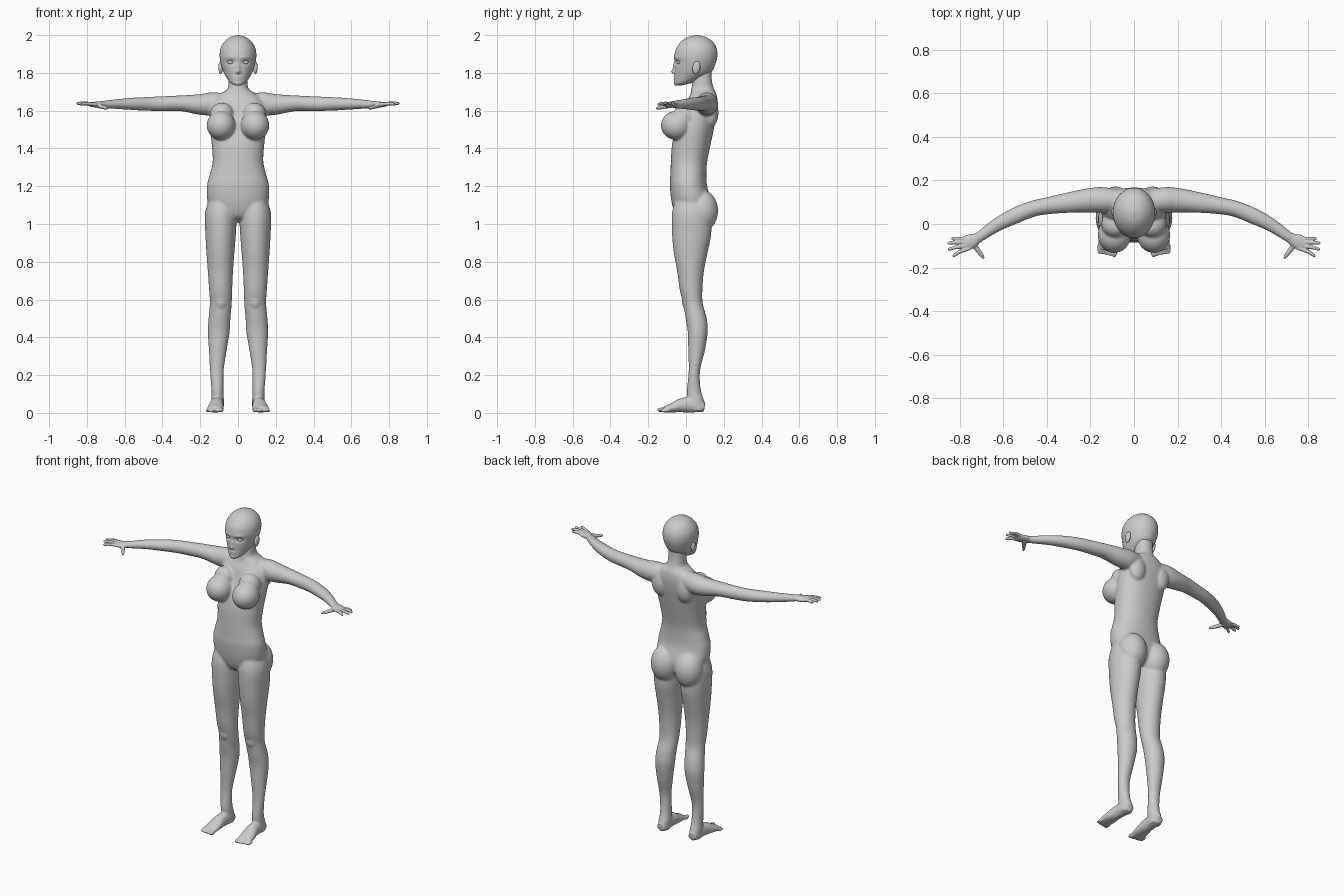
import bpy, bmesh, math
from mathutils import Vector, Matrix


def finish(name, bm):
    bmesh.ops.recalc_face_normals(bm, faces=bm.faces)
    me = bpy.data.meshes.new(name)
    bm.to_mesh(me)
    bm.free()
    for p in me.polygons:
        p.use_smooth = True
    ob = bpy.data.objects.new(name, me)
    bpy.context.collection.objects.link(ob)
    return ob


def spline(rows, steps):
    """Catmull-Rom through rows of numbers."""
    out = []
    for i in range(len(rows) - 1):
        p = [rows[max(i - 1, 0)], rows[i], rows[i + 1], rows[min(i + 2, len(rows) - 1)]]
        for s in range(steps):
            t = s / steps
            out.append([0.5 * (2 * b + (c - a) * t + (2 * a - 5 * b + 4 * c - d) * t * t
                               + (3 * b - a - 3 * c + d) * t ** 3) for a, b, c, d in zip(*p)])
    return out + [list(rows[-1])]


def tube(name, rows, flat=False, n=32, steps=6, power=1.0, bump=None, s=1):
    """Loft of ellipses; a row is x, y, z, half width, half height."""
    rows = [(s * r[0],) + tuple(r[1:]) for r in rows]
    pts = spline(rows, steps)
    bm = bmesh.new()
    rings = []
    for i, r in enumerate(pts):
        side, up = Vector((1, 0, 0)), Vector((0, 1, 0))
        if not flat:
            t = Vector(pts[min(i + 1, len(pts) - 1)][:3]) - Vector(pts[max(i - 1, 0)][:3])
            side = t.cross(Vector((0, 0, 1))).normalized()
            up = side.cross(t).normalized()
        ring = []
        for k in range(n):
            a = 2 * math.pi * k / n
            c, d = math.cos(a), math.sin(a)
            c, d = math.copysign(abs(c) ** power, c), math.copysign(abs(d) ** power, d)
            co = Vector(r[:3]) + side * r[3] * c + up * r[4] * d
            ring.append(bm.verts.new(bump(co) if bump else co))
        rings.append(ring)
    for a, b in zip(rings, rings[1:]):
        for k in range(n):
            bm.faces.new((a[k], a[(k + 1) % n], b[(k + 1) % n], b[k]))
    bm.faces.new(rings[0])
    bm.faces.new(rings[-1])
    return finish(name, bm)


def ball(name, loc, size, rot=0.0):
    bm = bmesh.new()
    m = Matrix.Translation(loc) @ Matrix.Rotation(rot, 4, 'X') @ Matrix.Diagonal((*size, 1))
    bmesh.ops.create_uvsphere(bm, u_segments=32, v_segments=20, radius=1, matrix=m)
    return finish(name, bm)


def fuse(name, parts, voxel, smooth):
    """Join overlapping parts into one smooth skin."""
    bpy.ops.object.select_all(action='DESELECT')
    for p in parts:
        p.select_set(True)
    ob = parts[0]
    bpy.context.view_layer.objects.active = ob
    bpy.ops.object.join()
    ob.name = name
    m = ob.modifiers.new("skin", 'REMESH')
    m.mode, m.voxel_size, m.use_smooth_shade = 'VOXEL', voxel, True
    m = ob.modifiers.new("soften", 'SMOOTH')
    m.factor, m.iterations = 0.5, smooth
    for m in list(ob.modifiers):
        bpy.ops.object.modifier_apply(modifier=m.name)
    return ob


def slices(table):
    """z, half width, front y, back y -> tube rows."""
    return [(0, (f + b) / 2, z, w, (b - f) / 2) for z, w, f, b in table]


# torso and neck
body = [tube("torso", slices([
    (1.01, .04, .0, .08), (1.04, .10, -.05, .12), (1.11, .158, -.075, .135),
    (1.20, .164, -.085, .112), (1.26, .15, -.083, .108), (1.33, .134, -.08, .112),
    (1.42, .139, -.074, .13), (1.50, .147, -.055, .147), (1.58, .15, -.02, .162),
    (1.64, .14, .0, .167), (1.685, .10, .022, .162), (1.715, .057, .028, .148),
    (1.76, .05, .035, .137), (1.82, .048, .04, .135)]), flat=True, n=48, power=.9)]

for s in (1, -1):
    # limbs
    body.append(tube("arm", [
        (.03, .10, 1.65, .045, .04), (.13, .11, 1.637, .058, .06), (.20, .109, 1.633, .056, .055),
        (.30, .098, 1.639, .047, .042), (.40, .083, 1.637, .039, .039), (.47, .068, 1.636, .037, .037),
        (.55, .036, 1.636, .037, .033), (.63, -.005, 1.635, .031, .027),
        (.70, -.053, 1.633, .025, .021), (.725, -.068, 1.633, .024, .018)], s=s))
    body.append(tube("leg", [
        (.085, .03, 1.15, .06, .08), (.091, .028, 1.06, .083, .102), (.092, .03, .95, .081, .104),
        (.093, .025, .85, .074, .09), (.093, .024, .75, .067, .071), (.092, .027, .65, .061, .06),
        (.091, .037, .58, .058, .052), (.098, .054, .5, .058, .056), (.102, .062, .43, .058, .053),
        (.107, .056, .33, .047, .044), (.112, .044, .22, .036, .03), (.109, .042, .12, .032, .037),
        (.108, .053, .06, .034, .044), (.108, .06, .012, .032, .038)], flat=True, s=s))
    # feet and toes
    body.append(tube("foot", [
        (.108, .098, .03, .025, .025), (.109, .05, .038, .033, .036), (.112, -.01, .042, .036, .04),
        (.118, -.07, .028, .044, .026), (.121, -.115, .018, .043, .016)], s=s))
    for k in range(5):
        r = .014 if k == 0 else .0095
        x = .09 if k == 0 else .095 + .0165 * k
        body.append(ball("toe", (s * x, -.129 + .004 * k, r + .002), (r, .026, r)))
    # chest, seat, knee and shoulder blade masses
    body.append(ball("chest", (s * .09, -.05, 1.522), (.076, .083, .077)))
    body.append(ball("upper_chest", (s * .085, .0, 1.575), (.065, .06, .07), .5))
    body.append(ball("seat", (s * .083, .083, 1.07), (.084, .087, .11)))
    body.append(ball("kneecap", (s * .091, .0, .59), (.03, .022, .04)))
    body.append(ball("shoulder_blade", (s * .085, .13, 1.59), (.055, .042, .08)))
fuse("body", body, .006, 9)


# hands
for s, label in ((1, "left"), (-1, "right")):
    hand = [tube("palm", [
        (.69, -.046, 1.633, .022, .018), (.72, -.066, 1.633, .025, .017),
        (.75, -.08, 1.632, .034, .016), (.785, -.092, 1.634, .031, .011)], s=s)]
    for bx, by, tx, ty, tz in ((.772, -.068, .838, -.066, 1.634), (.778, -.083, .855, -.087, 1.638),
                               (.775, -.099, .853, -.115, 1.637), (.765, -.11, .832, -.145, 1.634)):
        hand.append(tube("finger", [
            (bx - .015, by, 1.633, .009, .0095), ((bx + tx) / 2, (by + ty) / 2, tz + .003, .0085, .009),
            (tx - .006, ty, tz, .007, .007), (tx, ty, tz - .001, .003, .003)], n=16, s=s))
    hand.append(tube("thumb", [
        (.745, -.078, 1.628, .016, .013), (.722, -.112, 1.621, .012, .011),
        (.70, -.142, 1.615, .009, .009), (.688, -.159, 1.612, .004, .004)], n=16, s=s))
    fuse(label + "_hand", hand, .003, 4)


# head with face relief
def face(co):
    if co.y < .02:
        for x, z, sx, sz, d in (
                (0, 1.806, .011, .011, -.017), (0, 1.832, .010, .022, -.010),
                (.038, 1.856, .02, .011, .012), (-.038, 1.856, .02, .011, .012),
                (.038, 1.882, .026, .009, -.004), (-.038, 1.882, .026, .009, -.004),
                (0, 1.779, .019, .005, -.006), (0, 1.767, .016, .005, -.006),
                (0, 1.745, .018, .010, -.004)):
            co.y += d * math.exp(-((co.x - x) / sx) ** 2 - ((co.z - z) / sz) ** 2)
    return co


tube("head", slices([
    (1.734, .018, -.056, -.02), (1.748, .041, -.061, .035), (1.78, .064, -.060, .10),
    (1.81, .079, -.060, .138), (1.85, .091, -.060, .157), (1.89, .097, -.062, .166),
    (1.93, .092, -.052, .162), (1.965, .072, -.026, .142), (1.989, .042, .008, .106),
    (2.0, .006, .05, .062)]), flat=True, n=96, steps=8, bump=face)

for s, label in ((1, "left"), (-1, "right")):
    # ears and eyes
    ball(label + "_ear", (s * .092, .055, 1.828), (.012, .02, .034), -.2)
    ball(label + "_eye", (s * .038, -.036, 1.856), (.017, .013, .011))
